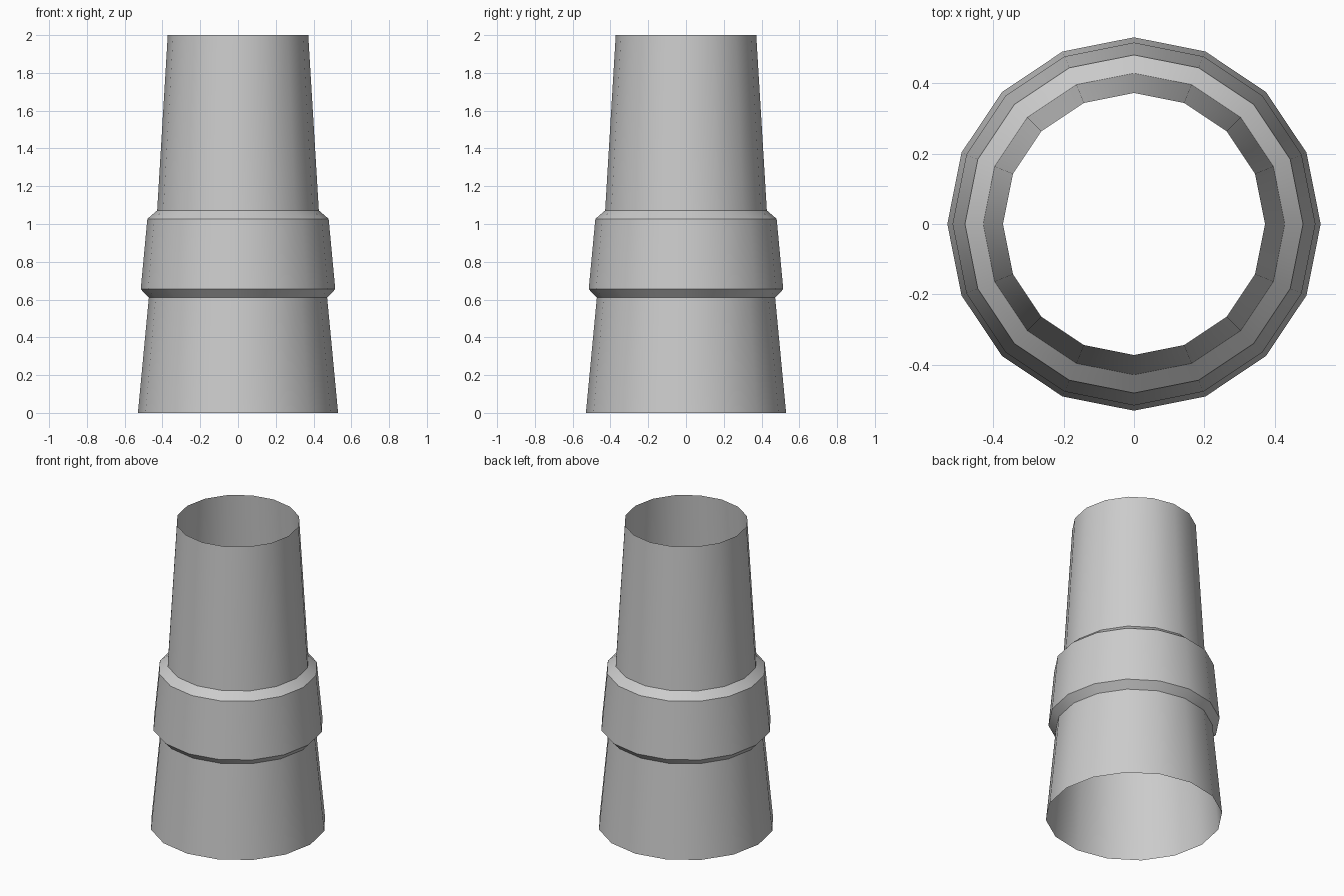
import bpy, bmesh, math

if "Cube" in bpy.data.objects:
    bpy.data.objects.remove(bpy.data.objects["Cube"])

SIDES = 16
# (radius, height) from the foot to the open top
PROFILE = [(0.53, 0.0), (0.472, 0.61), (0.515, 0.655),
           (0.48, 1.027), (0.428, 1.072), (0.372, 2.0)]

# Open tapered tube with a raised collar
bm = bmesh.new()
rings = [[bm.verts.new((r * math.cos(2 * math.pi * i / SIDES),
                        r * math.sin(2 * math.pi * i / SIDES), z))
          for i in range(SIDES)] for r, z in PROFILE]
for low, high in zip(rings, rings[1:]):
    for i in range(SIDES):
        j = (i + 1) % SIDES
        bm.faces.new((low[i], low[j], high[j], high[i]))

mesh = bpy.data.meshes.new("collared_tube")
bm.to_mesh(mesh)
bm.free()
tube = bpy.data.objects.new("collared_tube", mesh)
bpy.context.collection.objects.link(tube)

# Smooth around the tube, sharp at the collar edges
bpy.context.view_layer.objects.active = tube
tube.select_set(True)
bpy.ops.object.shade_smooth_by_angle(angle=math.radians(30))
